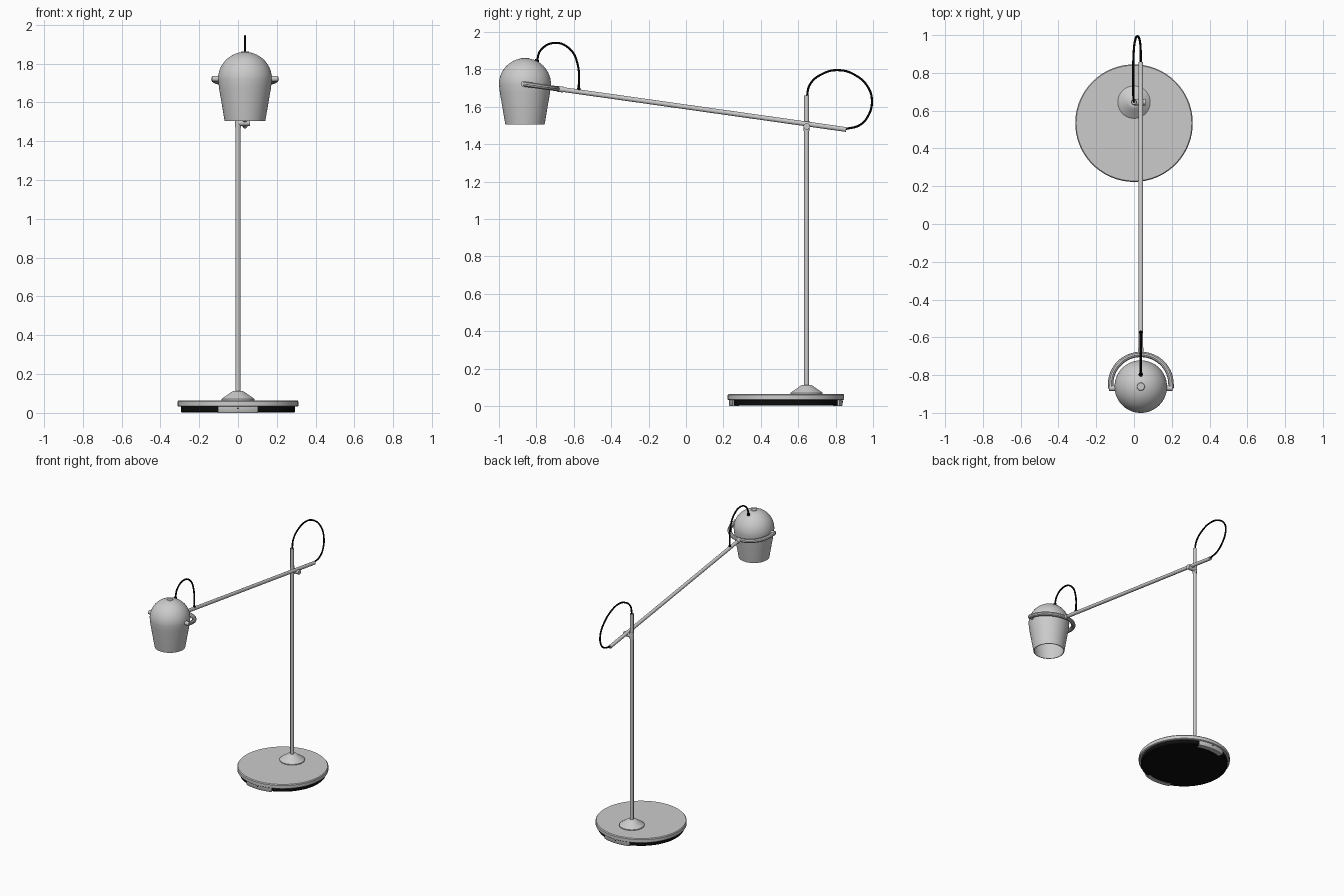
import bpy, bmesh
from math import sin, cos, pi, radians
from mathutils import Vector

cube = bpy.data.objects.get("Cube")
if cube:
    bpy.data.objects.remove(cube, do_unlink=True)


def material(name, value):
    m = bpy.data.materials.new(name)
    m.use_nodes = True
    colour = (value, value, value, 1)
    m.diffuse_color = colour
    m.node_tree.nodes["Principled BSDF"].inputs["Base Color"].default_value = colour
    return m


GREY = material("light grey metal", 0.6)
BLACK = material("black rubber", 0.004)


def finish(obj, mat):
    obj.data.materials.clear()
    obj.data.materials.append(mat)
    bpy.ops.object.select_all(action="DESELECT")
    obj.select_set(True)
    bpy.context.view_layer.objects.active = obj
    bpy.ops.object.shade_smooth_by_angle(angle=radians(35))
    return obj


def mesh_object(name, bm, mat):
    bmesh.ops.remove_doubles(bm, verts=bm.verts, dist=1e-5)
    bmesh.ops.recalc_face_normals(bm, faces=bm.faces)
    mesh = bpy.data.meshes.new(name)
    bm.to_mesh(mesh)
    bm.free()
    obj = bpy.data.objects.new(name, mesh)
    bpy.context.collection.objects.link(obj)
    return finish(obj, mat)


def lathe(name, profile, x, y, mat, steps=64, start=0, sweep=2 * pi, closed=False):
    """Turn (radius, z) points about a vertical axis at x, y."""
    bm = bmesh.new()
    axis = Vector((x, y, 0))
    verts = [bm.verts.new((x + r * cos(start), y + r * sin(start), z)) for r, z in profile]
    edges = [bm.edges.new(p) for p in zip(verts, verts[1:])]
    if closed:
        edges.append(bm.edges.new((verts[-1], verts[0])))
    bmesh.ops.spin(bm, geom=verts + edges, cent=axis, axis=(0, 0, 1),
                   angle=sweep, steps=steps, use_merge=False)
    bmesh.ops.remove_doubles(bm, verts=bm.verts, dist=1e-5)
    if sweep < 2 * pi:
        bmesh.ops.holes_fill(bm, edges=[e for e in bm.edges if e.is_boundary], sides=0)
    return mesh_object(name, bm, mat)


def rod(name, a, b, radius, mat, sides=24):
    a, b = Vector(a), Vector(b)
    bm = bmesh.new()
    bmesh.ops.create_cone(bm, cap_ends=True, segments=sides, radius1=radius,
                          radius2=radius, depth=(b - a).length)
    turn = (b - a).to_track_quat("Z", "Y").to_matrix().to_4x4()
    bm.transform(turn)
    bmesh.ops.translate(bm, verts=bm.verts, vec=(a + b) / 2)
    return mesh_object(name, bm, mat)


def tube(name, points, radius, mat):
    """Smooth round tube through the points."""
    curve = bpy.data.curves.new(name, "CURVE")
    curve.dimensions = "3D"
    curve.bevel_depth = radius
    curve.bevel_resolution = 3
    curve.use_fill_caps = True
    spline = curve.splines.new("BEZIER")
    spline.resolution_u = 8
    spline.bezier_points.add(len(points) - 1)
    for bp, co in zip(spline.bezier_points, points):
        bp.co = co
        bp.handle_left_type = bp.handle_right_type = "AUTO"
    obj = bpy.data.objects.new(name, curve)
    bpy.context.collection.objects.link(obj)
    bpy.ops.object.select_all(action="DESELECT")
    obj.select_set(True)
    bpy.context.view_layer.objects.active = obj
    bpy.ops.object.convert(target="MESH")
    return finish(bpy.context.view_layer.objects.active, mat)


BASE_Y, POLE_Y = 0.534, 0.645
ARM_X, SHADE_Y = 0.036, -0.861

# Base: rounded grey plate on a black foot
lathe("base_plate", [(0, 0.032), (0.306, 0.032), (0.311, 0.036), (0.311, 0.059),
                     (0.306, 0.065), (0, 0.065)], 0, BASE_Y, GREY, 96)
lathe("base_foot", [(0, 0.003), (0.291, 0.003), (0.295, 0.007), (0.295, 0.034),
                    (0, 0.034)], 0, BASE_Y, BLACK, 96)

# Grey tabs and their small ports at the front and back of the foot
for side, name in ((-1, "front"), (1, "back")):
    half = radians(20)
    lathe(name + "_tab", [(0.268, 0), (0.3, 0), (0.304, 0.006), (0.304, 0.036),
                          (0.268, 0.036)], 0, BASE_Y, GREY, 16,
          side * pi / 2 - half, 2 * half, True)
    port_y = BASE_Y + side * 0.302
    rod(name + "_port", (0, port_y, 0.024), (0, port_y + side * 0.003, 0.024), 0.004, BLACK, 16)

# Upright pole with its flared collar
lathe("pole_collar", [(0, 0.064), (0.086, 0.064), (0.086, 0.071), (0.07, 0.083), (0.048, 0.097),
                      (0.034, 0.108), (0.024, 0.113), (0, 0.113)], 0, POLE_Y, GREY)
rod("pole", (0, POLE_Y, 0.1), (0, POLE_Y, 1.66), 0.0132, GREY)
rod("pole_clamp", (0, POLE_Y, 1.47), (0, POLE_Y, 1.525), 0.0155, GREY)
rod("arm_pivot", (0, POLE_Y, 1.495), (0.062, POLE_Y, 1.495), 0.017, GREY)

# Sloping arm
along = Vector((0, 0.855 - SHADE_Y, 1.48 - 1.722)).normalized()
pivot = Vector((ARM_X, SHADE_Y - 0.008, 1.722))
arm_start = pivot + along * 0.18
arm_end = pivot + along * 1.742
rod("arm", arm_start, arm_end, 0.0128, GREY)
rod("arm_sleeve", arm_start, arm_start + along * 0.035, 0.0155, GREY)

# Half-ring yoke holding the shade
across = Vector((1, 0, 0))
yoke = [pivot + across * 0.16]
yoke += [pivot + across * 0.16 * cos(a) + along * (0.02 + 0.16 * sin(a))
         for a in [pi * i / 12 for i in range(13)]]
yoke += [pivot - across * 0.16]
tube("yoke", yoke, 0.0145, GREY)
for side, name in ((1, "left"), (-1, "right")):
    rod(name + "_shade_pin", pivot + across * side * 0.125,
        pivot + across * side * 0.168, 0.0145, GREY)

# Domed shade: tapered sides and hemispherical top, open below
def shade_profile(inset):
    dome = [(0.139 - inset) * cos(pi / 2 * i / 14) for i in range(15)]
    rise = [1.721 + (0.139 - inset) * sin(pi / 2 * i / 14) for i in range(15)]
    return [(0.105 - inset, 1.505), (0.134 - inset, 1.675)] + list(zip(dome, rise))


outer, inner = shade_profile(0), shade_profile(0.005)
lathe("shade", inner[::-1] + outer, ARM_X, SHADE_Y, GREY, 72)
lathe("shade_cap", [(0, 1.862), (0.019, 1.862), (0.022, 1.857), (0, 1.855)],
      ARM_X, SHADE_Y, GREY, 32)
rod("cable_gland", (ARM_X, -0.8, 1.835), (ARM_X, -0.795, 1.853), 0.011, BLACK, 16)
rod("arm_grommet", (ARM_X, -0.573, 1.678), (ARM_X, -0.573, 1.7), 0.009, BLACK, 16)

# Cables looping from shade to arm and from arm to pole
tube("shade_cable", [(ARM_X, y, z) for y, z in (
    (-0.798, 1.845), (-0.775, 1.905), (-0.70, 1.942), (-0.62, 1.908),
    (-0.58, 1.83), (-0.573, 1.685))], 0.0058, BLACK)
tube("pole_cable", [
    (0, 0.645, 1.645), (-0.003, 0.663, 1.72), (-0.004, 0.727, 1.775), (-0.004, 0.813, 1.796),
    (-0.002, 0.904, 1.77), (0.006, 0.973, 1.705), (0.018, 0.994, 1.63),
    (0.03, 0.973, 1.55), (0.035, 0.93, 1.503), (ARM_X, 0.85, 1.481)], 0.0058, BLACK)
